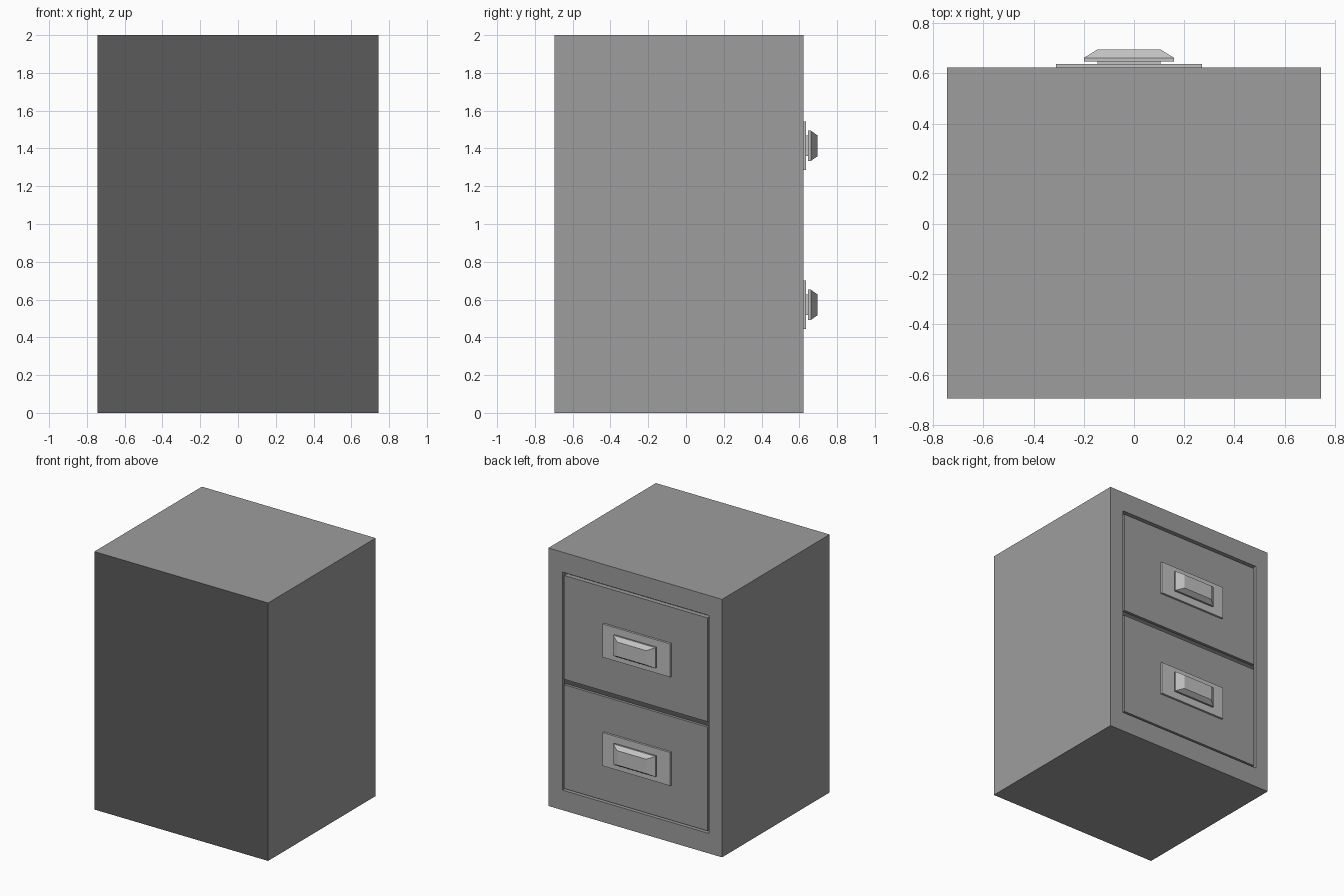
import bpy, bmesh
from mathutils import Vector

if "Cube" in bpy.data.objects:
    bpy.data.objects.remove(bpy.data.objects["Cube"])


def material(name, v):
    m = bpy.data.materials.new(name)
    m.diffuse_color = (v, v, v, 1)
    m.use_nodes = True
    m.node_tree.nodes["Principled BSDF"].inputs["Base Color"].default_value = m.diffuse_color
    return m


GREY = material("grey_paint", 0.34)
DARK = material("dark_grey", 0.105)
METAL = material("light_metal", 0.54)


def finish(name, bm, *mats):
    bmesh.ops.recalc_face_normals(bm, faces=bm.faces)
    me = bpy.data.meshes.new(name)
    bm.to_mesh(me)
    bm.free()
    for m in mats:
        me.materials.append(m)
    ob = bpy.data.objects.new(name, me)
    bpy.context.collection.objects.link(ob)
    return ob


def box_bm(x0, x1, y0, y1, z0, z1):
    bm = bmesh.new()
    bmesh.ops.create_cube(bm, size=1)
    for v in bm.verts:
        v.co = Vector((x1 if v.co.x > 0 else x0,
                       y1 if v.co.y > 0 else y0,
                       z1 if v.co.z > 0 else z0))
    return bm


def box(name, dims, mat):
    return finish(name, box_bm(*dims), mat)


# Cabinet shell, with a shallow recess cut into the +y face
RX0, RX1, RZ0, RZ1 = -0.632, 0.624, 0.155, 1.845
FACE, FLOOR = 0.622, 0.585
bm = box_bm(-0.745, 0.745, -0.695, FACE, 0, 2)
panel = max(bm.faces, key=lambda f: f.calc_center_median().y)
for y in (FACE, FLOOR):
    bmesh.ops.inset_individual(bm, faces=[panel], thickness=0.05)
    c = panel.calc_center_median()
    for v in panel.verts:
        v.co = Vector((RX1 if v.co.x > c.x else RX0, y,
                       RZ1 if v.co.z > c.z else RZ0))
# The plain -y panel is darker
bm.normal_update()
for f in bm.faces:
    if f.normal.y < -0.9:
        f.material_index = 1
finish("cabinet_body", bm, GREY, DARK)

# Dark strip showing between the drawers
box("drawer_divider", (RX0, RX1, FLOOR - 0.01, 0.60, 0.965, 1.025), DARK)


def handle_grip(name, cx, cz):
    # Rectangular rings (half width, half height, y): neck, flange, tapered front
    rings = [(0.125, 0.055, 0.63), (0.125, 0.055, 0.647), (0.18, 0.08, 0.647),
             (0.18, 0.08, 0.661), (0.125, 0.056, 0.695)]
    bm = bmesh.new()
    loops = [[bm.verts.new((cx + sx * w, y, cz + sz * h))
              for sx, sz in ((-1, -1), (1, -1), (1, 1), (-1, 1))]
             for w, h, y in rings]
    for a, b in zip(loops, loops[1:]):
        for i in range(4):
            j = (i + 1) % 4
            bm.faces.new((a[i], a[j], b[j], b[i]))
    bm.faces.new(loops[0])
    bm.faces.new(loops[-1])
    finish(name, bm, METAL)


# Two drawers, each with a backing plate and grip
for label, z0, z1, cz in (("lower", 0.17, 0.975, 0.572), ("upper", 1.017, 1.822, 1.414)):
    box(label + "_drawer_front", (RX0 + 0.013, RX1 - 0.013, FLOOR - 0.01, 0.62, z0, z1), GREY)
    box(label + "_handle_plate", (-0.31, 0.27, 0.61, 0.636, cz - 0.129, cz + 0.129), METAL)
    handle_grip(label + "_handle_grip", -0.02, cz)
